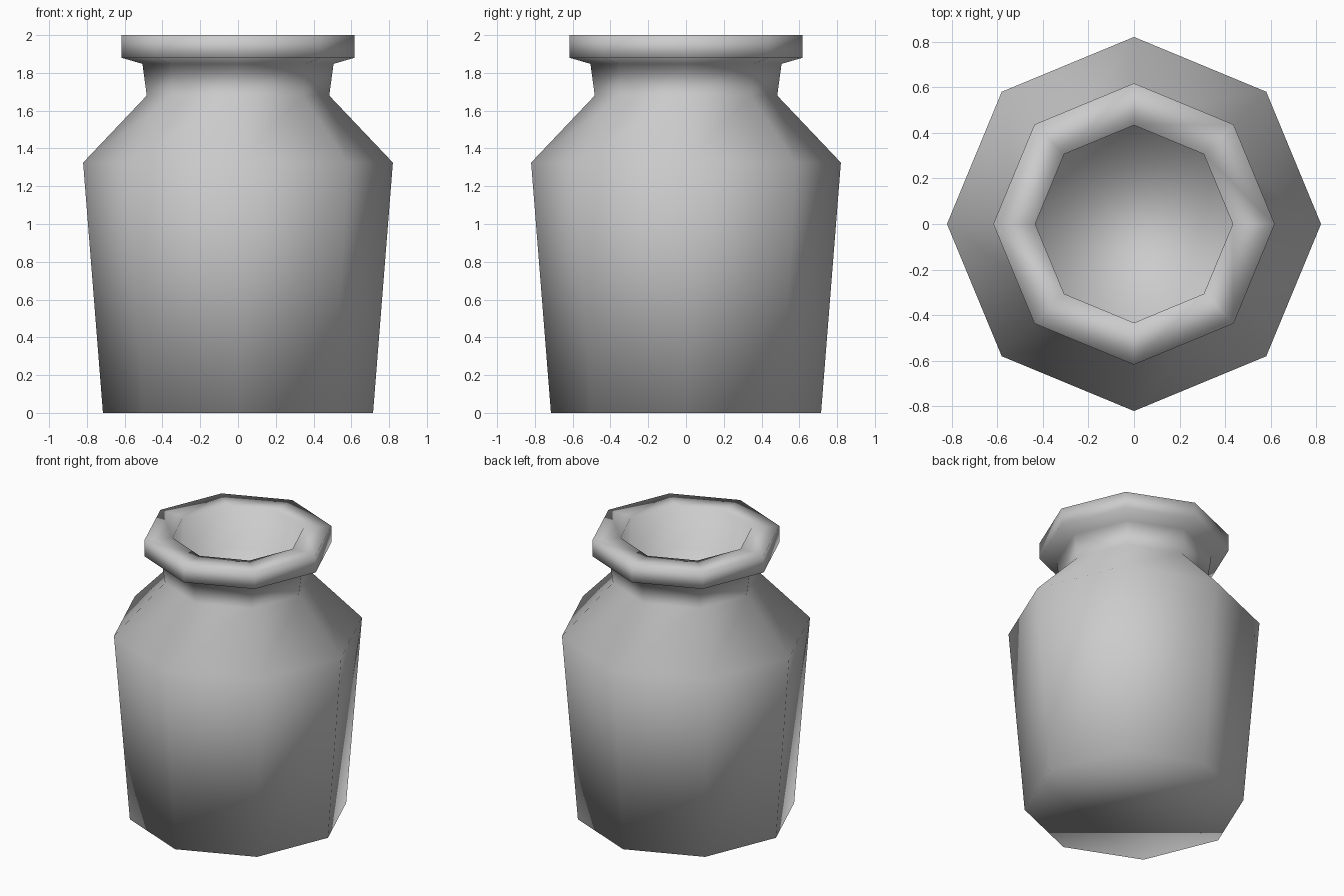
import bpy, bmesh
from math import cos, sin, pi

if "Cube" in bpy.data.objects:
    bpy.data.objects.remove(bpy.data.objects["Cube"])

SIDES = 8

# Radius and height pairs: outside from the foot up, over the lip, down to the inner floor
PROFILE = [(0.715, 0.0), (0.82, 1.325), (0.483, 1.68), (0.506, 1.848),
           (0.617, 1.88), (0.617, 2.0), (0.433, 2.0), (0.433, 1.70)]


def lathe(name, profile, sides):
    bm = bmesh.new()
    rings = [[bm.verts.new((r * cos(2 * pi * i / sides), r * sin(2 * pi * i / sides), z))
              for i in range(sides)] for r, z in profile]
    for low, high in zip(rings, rings[1:]):
        for i in range(sides):
            j = (i + 1) % sides
            bm.faces.new((low[i], low[j], high[j], high[i]))
    # Base and inner floor
    bm.faces.new(rings[0][::-1])
    bm.faces.new(rings[-1])
    bmesh.ops.recalc_face_normals(bm, faces=bm.faces)
    for f in bm.faces:
        f.smooth = True
    mesh = bpy.data.meshes.new(name)
    bm.to_mesh(mesh)
    bm.free()
    obj = bpy.data.objects.new(name, mesh)
    bpy.context.collection.objects.link(obj)
    return obj


# Eight-sided jar with a flared lip
lathe("jar", PROFILE, SIDES)
